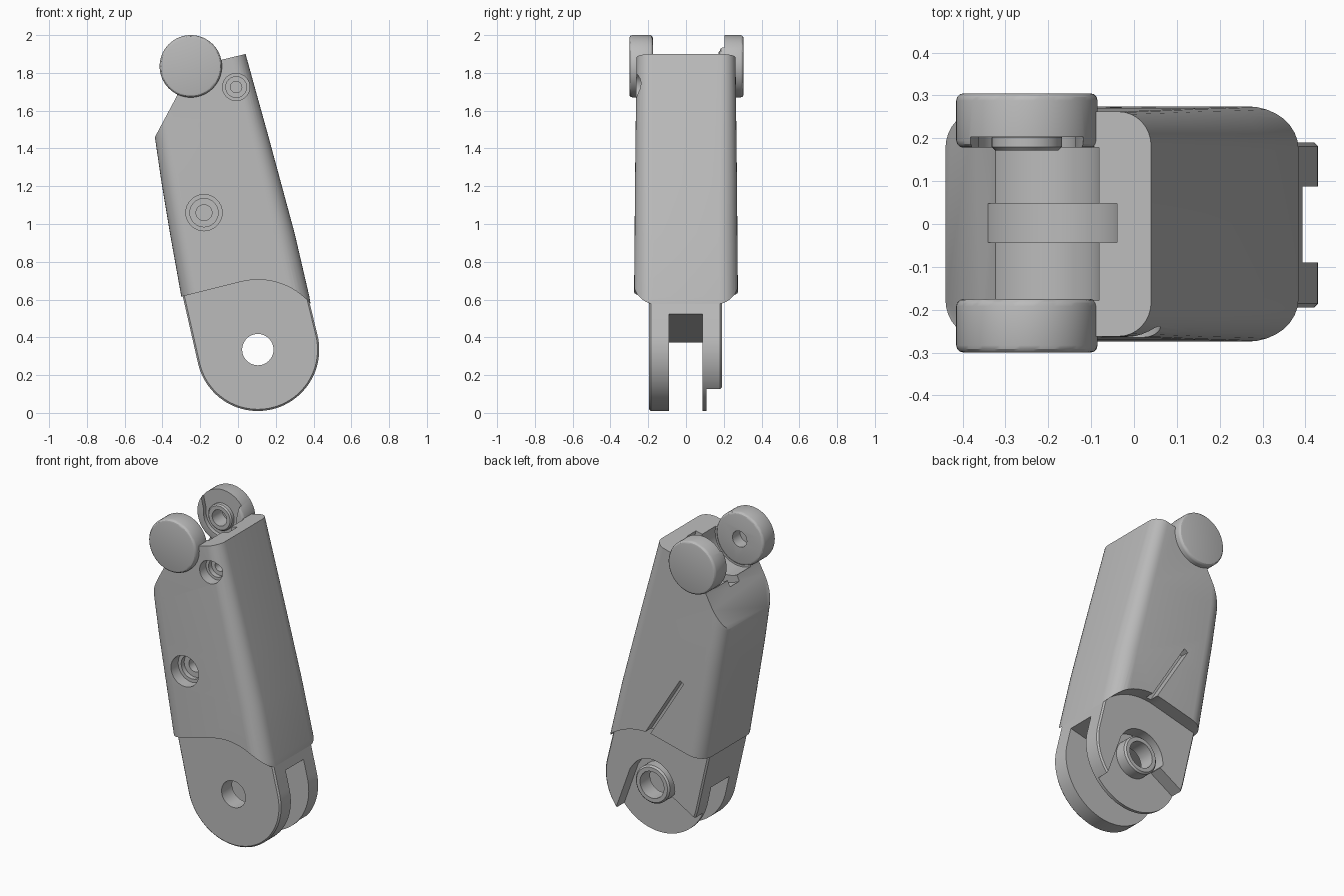
import bpy, bmesh, math

if "Cube" in bpy.data.objects:
    bpy.data.objects.remove(bpy.data.objects["Cube"])

grey = bpy.data.materials.new("plain_grey")
grey.diffuse_color = (0.5, 0.5, 0.5, 1)
grey.use_nodes = True
grey.node_tree.nodes["Principled BSDF"].inputs["Base Color"].default_value = grey.diffuse_color

PIVOT = (0.105, 0.335)      # lower joint axis
KNUCKLE = (-0.25, 1.835)    # upper joint axis


def arc(c, r, a0, a1, n=32):
    return [(c[0] + r * math.cos(math.radians(a0 + (a1 - a0) * i / n)),
             c[1] + r * math.sin(math.radians(a0 + (a1 - a0) * i / n))) for i in range(n + 1)]


def circle(c, r, n=48):
    return arc(c, r, 0, 360, n)[:-1]


def loft(name, loops):
    """Skin a closed solid through equal-length rings of 3D points."""
    bm = bmesh.new()
    rings = [[bm.verts.new(p) for p in ring] for ring in loops]
    for a, b in zip(rings, rings[1:]):
        for i in range(len(a)):
            j = (i + 1) % len(a)
            bm.faces.new((a[i], a[j], b[j], b[i]))
    bm.faces.new(rings[0])
    bm.faces.new(rings[-1])
    bmesh.ops.recalc_face_normals(bm, faces=bm.faces)
    me = bpy.data.meshes.new(name)
    bm.to_mesh(me)
    bm.free()
    me.materials.append(grey)
    ob = bpy.data.objects.new(name, me)
    bpy.context.collection.objects.link(ob)
    return ob


def prism(name, pts, y0, y1):
    """Extrude an xz outline along y."""
    return loft(name, [[(x, y, z) for x, z in pts] for y in (y0, y1)])


def apply(ob, mod):
    bpy.ops.object.select_all(action='DESELECT')
    bpy.context.view_layer.objects.active = ob
    ob.select_set(True)
    bpy.ops.object.modifier_apply(modifier=mod.name)


def boolean(ob, cutter, op='DIFFERENCE'):
    m = ob.modifiers.new("cut", 'BOOLEAN')
    m.operation, m.object, m.solver = op, cutter, 'EXACT'
    apply(ob, m)
    bpy.data.objects.remove(cutter)


def cut(ob, pts, y0, y1):
    boolean(ob, prism("cutter", pts, y0, y1))


def bevel(ob, w, seg=3):
    m = ob.modifiers.new("round", 'BEVEL')
    m.width, m.segments, m.angle_limit = w, seg, math.radians(50)
    apply(ob, m)


def smooth(ob):
    bpy.ops.object.select_all(action='DESELECT')
    bpy.context.view_layer.objects.active = ob
    ob.select_set(True)
    bpy.ops.object.shade_smooth_by_angle(angle=math.radians(30))


def rounded_section(x0, x1, hw, z, r):
    ring = []
    for cx, cy, a in ((x1 - r, hw - r, 0), (x0 + r, hw - r, 90),
                      (x0 + r, r - hw, 180), (x1 - r, r - hw, 270)):
        ring += [(x, y, z) for x, y in arc((cx, cy), r, a, a + 90, 8)]
    return ring


# Main housing: tapered rounded tube trimmed to its side outline
housing = loft("housing", [rounded_section(*s) for s in (
    (-0.28, 0.405, 0.275, 0.45, 0.10), (-0.30, 0.378, 0.275, 0.615, 0.10),
    (-0.36, 0.30, 0.272, 0.95, 0.10), (-0.405, 0.227, 0.27, 1.22, 0.095),
    (-0.44, 0.162, 0.267, 1.46, 0.09), (-0.45, 0.04, 0.262, 1.90, 0.08),
    (-0.45, 0.01, 0.261, 2.02, 0.08))])
outline = (arc(PIVOT, 0.37, 25, 104) + [(-0.30, 0.615), (-0.6, 0.54), (-0.6, 1.17),
           (-0.44, 1.46), (-0.325, 1.675)] + arc(KNUCKLE, 0.16, 244, 372, 24)
           + [(-0.085, 1.87), (0.04, 1.90), (0.5, 2.0)])
boolean(housing, prism("trim", outline, -0.5, 0.5), 'INTERSECT')

# Cradle between the knuckle discs, with a tendon groove
cut(housing, circle(KNUCKLE, 0.172), -0.178, 0.178)
cut(housing, circle((-0.235, 1.82), 0.205, 40), -0.043, 0.048)

# Stepped screw holes on the front
for c, radii in (((-0.01, 1.725), (0.072, 0.055, 0.03)),
                 ((-0.18, 1.06), (0.096, 0.075, 0.042))):
    for r, depth in zip(radii, (-0.20, -0.17, -0.08)):
        cut(housing, circle(c, r, 32), -0.4, depth)

# Diagonal cable slot on the back
cut(housing, [(0.113, 0.62), (0.113, 0.668), (-0.147, 1.088), (-0.173, 1.072),
              (0.087, 0.652), (0.087, 0.62)], 0.215, 0.4)
smooth(housing)

# Lower fork
fork = prism("fork", arc(PIVOT, 0.325, 194, 374, 48)
             + [(0.375, 0.60), (0.335, 0.75), (-0.31, 0.75), (-0.293, 0.62)], -0.195, 0.19)
bevel(fork, 0.009, 1)
cut(fork, [(-0.6, 0.287), (0.6, 0.572), (0.6, -0.2), (-0.6, -0.2)], -0.09, 0.088)
# Flared recess around the rear bearing boss
cut(fork, arc(PIVOT, 0.16, 30, 185, 24) + [(-0.035, 0.30), (-0.22, 0.19), (-0.5, 0.02),
    (-0.5, -0.2), (0.5, -0.2), (0.37, 0.08), (0.255, 0.40)], 0.108, 0.4)
cut(fork, circle(PIVOT, 0.083), -0.4, 0.4)
smooth(fork)

# Rear bearing boss
boss = prism("fork_boss", circle(PIVOT, 0.118), 0.10, 0.188)
bevel(boss, 0.01, 1)
cut(boss, circle(PIVOT, 0.083), -0.4, 0.4)
smooth(boss)

# Knuckle discs
front_disc = prism("front_knuckle_disc", circle(KNUCKLE, 0.165, 64), -0.30, -0.175)
bevel(front_disc, 0.017)
cut(front_disc, circle(KNUCKLE, 0.05, 32), -0.25, 0)
smooth(front_disc)

back_disc = prism("back_knuckle_disc", circle(KNUCKLE, 0.165, 64), 0.178, 0.305)
bevel(back_disc, 0.017)
# Upward-opening recess on the inner face
cut(back_disc, arc(KNUCKLE, 0.115, 170, 370, 24) + [(-0.08, 2.1), (-0.42, 2.1)], 0, 0.203)
cut(back_disc, circle(KNUCKLE, 0.05, 32), 0, 0.27)
smooth(back_disc)

# Raised collar on the back disc
collar = prism("knuckle_collar", circle(KNUCKLE, 0.082), 0.172, 0.21)
bevel(collar, 0.008, 1)
cut(collar, circle(KNUCKLE, 0.05, 32), 0, 0.4)
smooth(collar)
